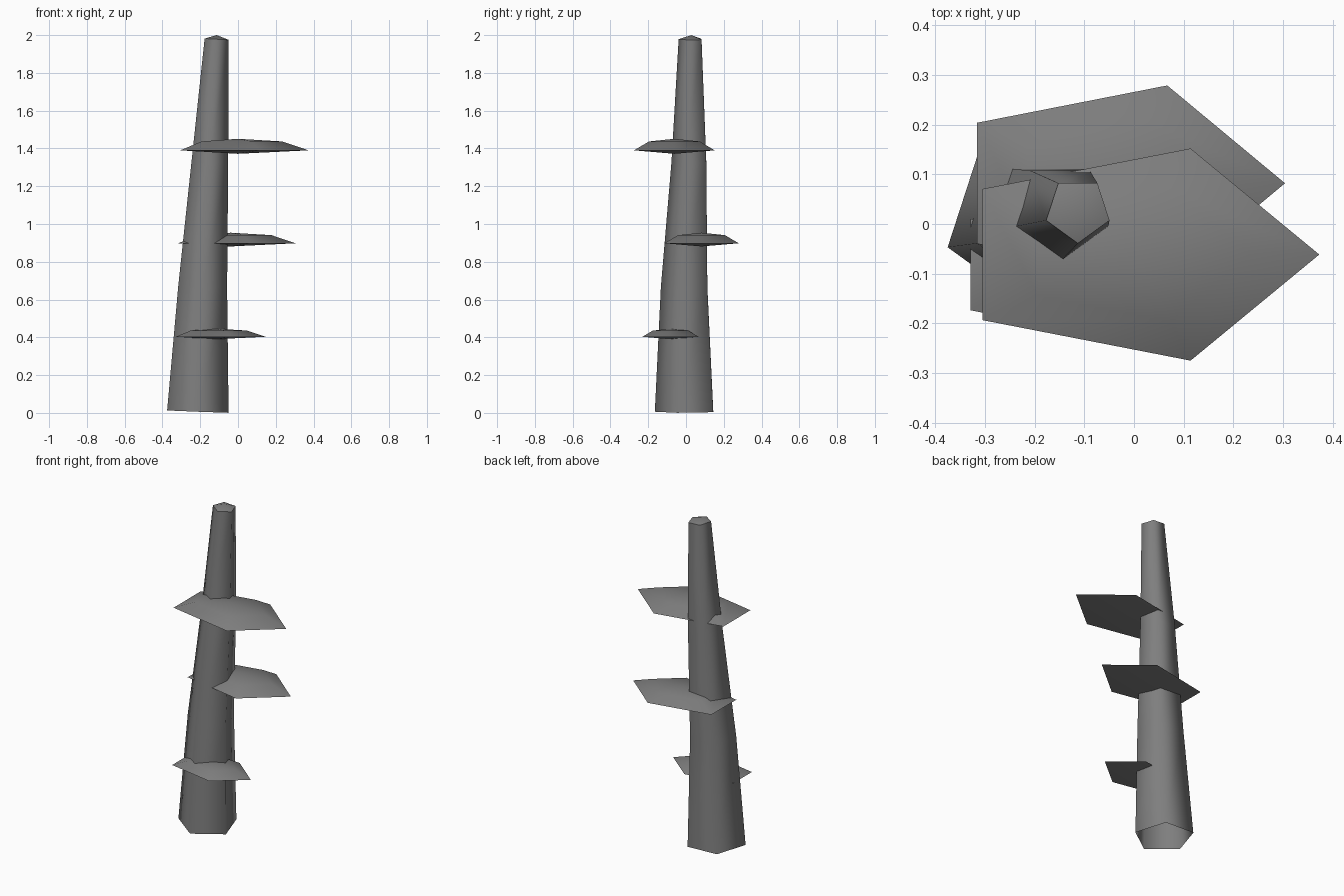
import bpy, bmesh, math
from mathutils import Vector

if "Cube" in bpy.data.objects:
    bpy.data.objects.remove(bpy.data.objects["Cube"])

SIDES = 5
grey = bpy.data.materials.new("plain grey")
grey.diffuse_color = (0.21, 0.21, 0.21, 1)
grey.use_nodes = True
grey.node_tree.nodes["Principled BSDF"].inputs["Base Color"].default_value = grey.diffuse_color


def ring(bm, centre, rx, ry, start, tilt=(0, 0)):
    """Five-sided ring; tilt is the path slope, so the ring leans with it."""
    verts = []
    for i in range(SIDES):
        a = start + i * math.tau / SIDES
        x, y = rx * math.cos(a), ry * math.sin(a)
        z = -x * tilt[0] - y * tilt[1]
        verts.append(bm.verts.new(Vector(centre) + Vector((x, y, z))))
    return verts


def bridge(bm, low, high):
    for i in range(SIDES):
        j = (i + 1) % SIDES
        bm.faces.new((low[i], low[j], high[j], high[i]))


def fan(bm, loop, tip, up):
    apex = bm.verts.new(tip)
    for i in range(SIDES):
        a, b = loop[i], loop[(i + 1) % SIDES]
        bm.faces.new((a, b, apex) if up else (b, a, apex))


def finish(bm, name, sharp_loop):
    for f in bm.faces:
        f.smooth = True
    for i in range(SIDES):
        bm.edges.get((sharp_loop[i], sharp_loop[(i + 1) % SIDES])).smooth = False
    mesh = bpy.data.meshes.new(name)
    bm.to_mesh(mesh)
    bm.free()
    mesh.materials.append(grey)
    bpy.context.collection.objects.link(bpy.data.objects.new(name, mesh))


# Trunk: leaning, tapered, open at the base, low pointed cap on top
path = [((-0.2125, 0.006, 0.007), 0.171, (0.038, -0.005)),
        ((-0.187, 0.003, 0.665), 0.136, (0.048, 0.015)),
        ((-0.149, 0.025, 1.325), 0.102, (0.055, 0.018)),
        ((-0.113, 0.028, 1.978), 0.067, (0.055, 0.005))]
bm = bmesh.new()
rings = [ring(bm, c, r, r, -math.pi / 2, t) for c, r, t in path]
for low, high in zip(rings, rings[1:]):
    bridge(bm, low, high)
fan(bm, rings[-1], (-0.113, 0.028, 2.0), True)
finish(bm, "trunk", rings[-1])


# Shelf fungi: stretched five-sided domes with a shallow pointed underside
def shelf(name, centre, rx, ry):
    bm = bmesh.new()
    c = Vector(centre)
    height = rx * 0.163
    rim = ring(bm, c, rx, ry, 0)
    shoulder = ring(bm, c + Vector((0, 0, height * 0.77)), rx * 0.63, ry * 0.63, 0)
    bridge(bm, rim, shoulder)
    fan(bm, shoulder, c + Vector((0, 0, height)), True)
    fan(bm, rim, c - Vector((0, 0, height * 0.3)), False)
    finish(bm, name, rim)


shelf("lower_shelf_fungus", (-0.117, -0.082, 0.403), 0.262, 0.156)
shelf("middle_shelf_fungus", (-0.039, 0.082, 0.898), 0.343, 0.207)
shelf("upper_shelf_fungus", (-0.002, -0.0615, 1.39), 0.375, 0.2245)
